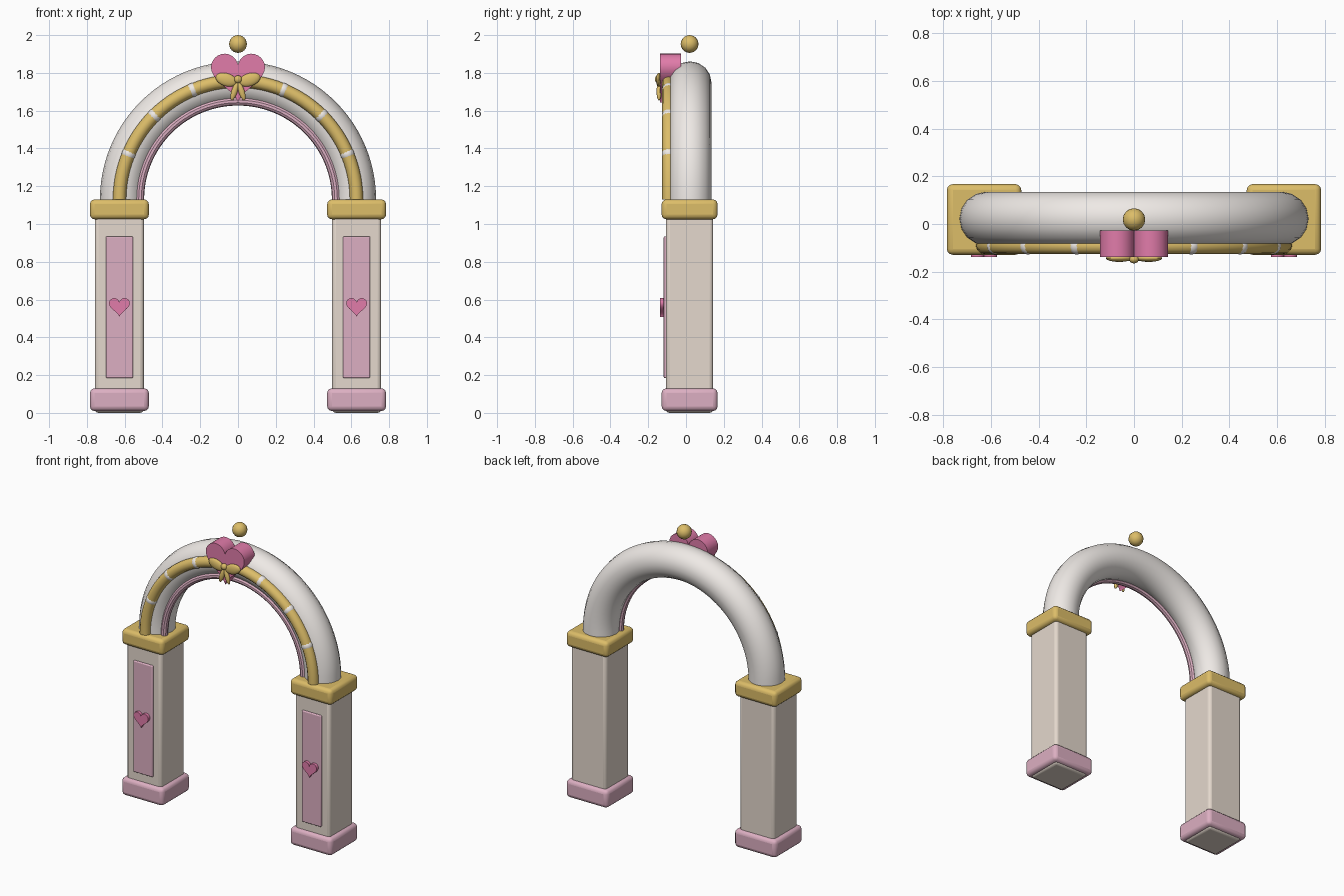
import bpy, bmesh
from math import sin, cos, pi, radians
from mathutils import Matrix, Vector

if "Cube" in bpy.data.objects:
    bpy.data.objects.remove(bpy.data.objects["Cube"])


def mat(name, rgb):
    m = bpy.data.materials.new(name)
    m.diffuse_color = (*rgb, 1)
    m.use_nodes = True
    m.node_tree.nodes["Principled BSDF"].inputs["Base Color"].default_value = m.diffuse_color
    return m


WHITE = mat("white", (0.86, 0.82, 0.79))
CREAM = mat("cream", (0.78, 0.69, 0.61))
PINK = mat("soft_pink", (0.72, 0.43, 0.54))
ROSE = mat("rose", (0.75, 0.20, 0.40))
GOLD = mat("gold", (0.72, 0.51, 0.14))
CY, SPRING = 0.019, 1.13      # depth centre and arch spring height


def finish(name, bm, material, bevel=0, segments=3):
    bmesh.ops.recalc_face_normals(bm, faces=bm.faces)
    me = bpy.data.meshes.new(name)
    bm.to_mesh(me)
    bm.free()
    ob = bpy.data.objects.new(name, me)
    bpy.context.collection.objects.link(ob)
    me.materials.append(material)
    bpy.ops.object.select_all(action='DESELECT')
    ob.select_set(True)
    bpy.context.view_layer.objects.active = ob
    bpy.ops.object.shade_smooth_by_angle(angle=radians(35))
    if bevel:
        b = ob.modifiers.new("bevel", 'BEVEL')
        b.width, b.segments = bevel, segments
    return ob


def box(name, lo, hi, material, bevel):
    bm = bmesh.new()
    lo, hi = Vector(lo), Vector(hi)
    bmesh.ops.create_cube(bm, size=1, matrix=Matrix.Translation((lo + hi) / 2)
                          @ Matrix.Diagonal((*(hi - lo), 1)))
    return finish(name, bm, material, bevel)


def ellipsoid(name, loc, radii, material, tilt=0, u=16, v=12):
    bm = bmesh.new()
    bmesh.ops.create_uvsphere(bm, u_segments=u, v_segments=v, radius=1,
                              matrix=Matrix.Translation(loc) @ Matrix.Rotation(tilt, 4, 'Y')
                              @ Matrix.Diagonal((*radii, 1)))
    return finish(name, bm, material)


def arch(name, R, r, y, material, steps=48, sides=16):
    # half ring swept with a round cross-section
    bm = bmesh.new()
    rings = []
    for i in range(steps + 1):
        a = pi * i / steps
        ring = []
        for j in range(sides):
            t = 2 * pi * j / sides
            d = R + r * cos(t)
            ring.append(bm.verts.new((d * cos(a), y + r * sin(t), SPRING + d * sin(a))))
        rings.append(ring)
    for p, q in zip(rings, rings[1:]):
        for j in range(sides):
            k = (j + 1) % sides
            bm.faces.new((p[j], p[k], q[k], q[j]))
    bm.faces.new(rings[0])
    bm.faces.new(rings[-1])
    return finish(name, bm, material)


def heart(name, x, z, half_width, y0, y1, material, n=40):
    bm = bmesh.new()
    s = half_width / 16
    vs = []
    for i in range(n):
        t = 2 * pi * i / n
        vs.append(bm.verts.new((x + s * 16 * sin(t) ** 3, y0, z + s * (
            13 * cos(t) - 5 * cos(2 * t) - 2 * cos(3 * t) - cos(4 * t)))))
    f = bm.faces.new(vs)
    new = bmesh.ops.extrude_face_region(bm, geom=[f])["geom"]
    bmesh.ops.translate(bm, vec=(0, y1 - y0, 0),
                        verts=[g for g in new if isinstance(g, bmesh.types.BMVert)])
    return finish(name, bm, material)


# Pillars with base, cap, inset panel and small heart
for side, s in (("left", -1), ("right", 1)):
    c = 0.628 * s
    box(side + "_pillar", (c - 0.13, CY - 0.125, 0), (c + 0.13, CY + 0.125, 1.08), CREAM, 0.02)
    box(side + "_base", (c - 0.156, CY - 0.148, 0.01), (c + 0.156, CY + 0.148, 0.13), PINK, 0.025)
    box(side + "_cap", (c - 0.156, CY - 0.148, 1.025), (c + 0.156, CY + 0.148, 1.13), GOLD, 0.025)
    box(side + "_panel", (c - 0.072, -0.118, 0.185), (c + 0.072, -0.09, 0.935), PINK, 0.006)
    heart(side + "_panel_heart", c, 0.567, 0.055, -0.138, -0.105, ROSE)

# Arch, gold front trim and pink inner trim
arch("main_arch", 0.618, 0.113, 0.022, WHITE)
arch("gold_trim", 0.627, 0.035, -0.091, GOLD, sides=12)
arch("inner_trim", 0.519, 0.022, -0.042, PINK, sides=10)

# Pearls set into the gold trim
for i in (1, 2, 3, 5, 6, 7):
    a = pi * i / 8
    ellipsoid(f"pearl_{i}", (0.627 * cos(a), -0.091, SPRING + 0.627 * sin(a)),
              (0.037,) * 3, WHITE)

# Crown heart, bow and finial ball
heart("crown_heart", 0, 1.795, 0.143, -0.138, -0.027, ROSE, 56)
for side, s in (("left", -1), ("right", 1)):
    ellipsoid(side + "_bow_loop", (0.062 * s, -0.143, 1.764), (0.058, 0.016, 0.034), GOLD, -0.3 * s)
    ellipsoid(side + "_bow_tail", (0.019 * s, -0.143, 1.702), (0.016, 0.013, 0.05), GOLD, -0.3 * s)
ellipsoid("bow_knot", (0, -0.147, 1.766), (0.021, 0.018, 0.021), GOLD)
ellipsoid("finial_ball", (0, CY, 1.953), (0.047,) * 3, GOLD)
